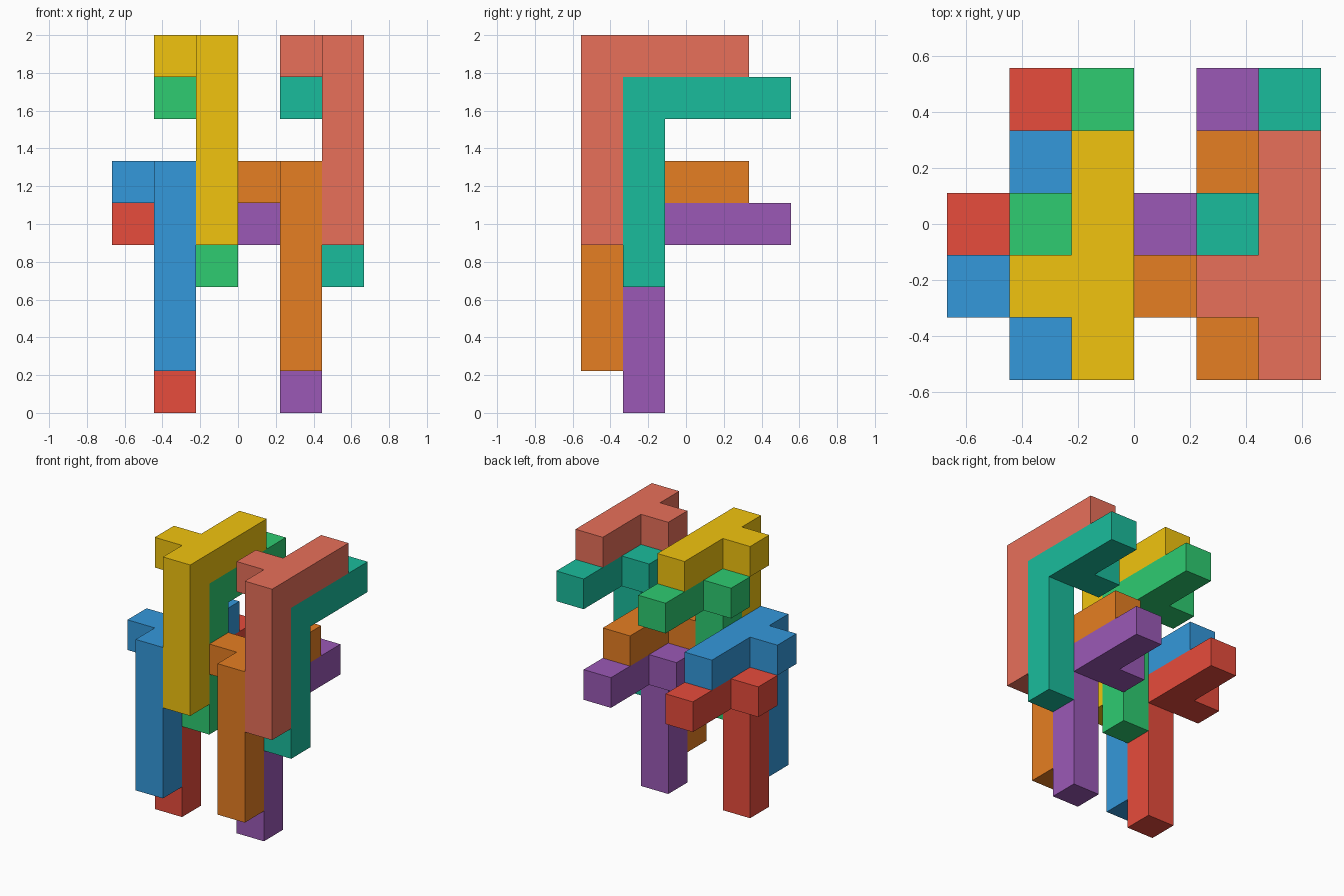
import bpy, bmesh
from mathutils import Matrix, Vector

if "Cube" in bpy.data.objects:
    bpy.data.objects.remove(bpy.data.objects["Cube"])

U = 2 / 9                                   # edge of one cube cell
ORIGIN = Vector((-3 * U, -2.5 * U, 0))      # corner of the 6 x 5 x 9 cell grid


def linear(h):
    s = [int(h[i:i + 2], 16) / 255 for i in (0, 2, 4)]
    return [c / 12.92 if c <= 0.04045 else ((c + 0.055) / 1.055) ** 2.4 for c in s] + [1]


def hook_piece(name, base, color):
    """Cube-built hook: 5-cell post, 4-cell arm running back, 1-cell side stub."""
    x, y, z = base
    cells = {(x, y, z + k) for k in range(5)}            # post
    cells |= {(x, y + k, z + 4) for k in range(4)}       # arm
    cells.add((x - 1, y + 1, z + 4))                     # stub

    bm = bmesh.new()
    for c in cells:
        centre = ORIGIN + (Vector(c) + Vector((0.5, 0.5, 0.5))) * U
        bmesh.ops.create_cube(bm, size=U, matrix=Matrix.Translation(centre))
    # Fuse the cells: weld, drop the inner walls, merge coplanar faces
    bmesh.ops.remove_doubles(bm, verts=bm.verts, dist=1e-4)
    centres = {}
    for f in bm.faces:
        key = tuple(round(v / U * 4) for v in f.calc_center_median())
        centres.setdefault(key, []).append(f)
    inner = [f for fs in centres.values() if len(fs) > 1 for f in fs]
    # welded inner walls may already be a single face with over-shared edges
    inner += [f for f in bm.faces if f not in inner
              and all(len(e.link_faces) > 2 for e in f.edges)]
    bmesh.ops.delete(bm, geom=inner, context='FACES')
    bmesh.ops.recalc_face_normals(bm, faces=bm.faces)
    bmesh.ops.dissolve_limit(bm, angle_limit=0.01, verts=bm.verts, edges=bm.edges)

    me = bpy.data.meshes.new(name)
    bm.to_mesh(me)
    bm.free()
    mat = bpy.data.materials.new(name + "_paint")
    mat.diffuse_color = linear(color)
    mat.use_nodes = True
    mat.node_tree.nodes["Principled BSDF"].inputs["Base Color"].default_value = mat.diffuse_color
    me.materials.append(mat)
    bpy.context.collection.objects.link(bpy.data.objects.new(name, me))


# Four nested pairs: the second piece sits one cell behind and below the first
pairs = [
    ("upper_left", (2, 0, 4), "F1C40F", "2ECC71"),
    ("lower_left", (1, 0, 1), "3498DB", "E74C3C"),
    ("upper_right", (5, 0, 4), "E8705A", "1ABC9C"),
    ("lower_right", (4, 0, 1), "E67E22", "9B59B6"),
]
for name, (x, y, z), front, back in pairs:
    hook_piece(name + "_front_piece", (x, y, z), front)
    hook_piece(name + "_back_piece", (x, y + 1, z - 1), back)
